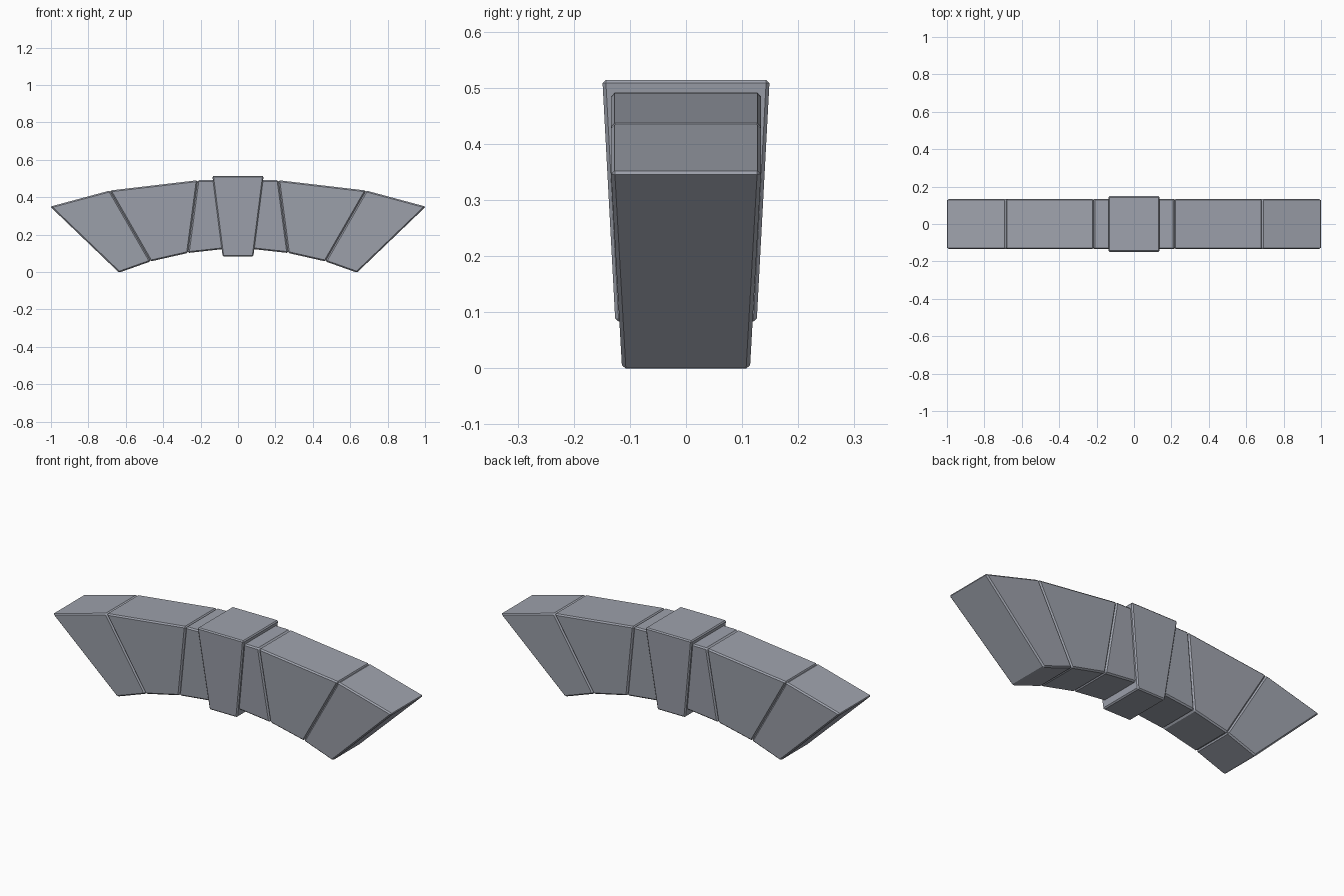
import bpy, bmesh

if "Cube" in bpy.data.objects:
    bpy.data.objects.remove(bpy.data.objects["Cube"])

# Dark blue-grey stone
slate = bpy.data.materials.new("slate")
slate.diffuse_color = (0.345, 0.364, 0.418, 1)
slate.use_nodes = True
slate.node_tree.nodes["Principled BSDF"].inputs["Base Color"].default_value = slate.diffuse_color


def stone(name, joints, outer_y, inner_y, bevel, mirrored=False):
    """Tapered wedge between two joint lines, each given as (outer, inner) xz points."""
    s = -1 if mirrored else 1
    (o1, i1), (o2, i2) = joints
    ring = ((o1, outer_y), (o2, outer_y), (i2, inner_y), (i1, inner_y))
    bm = bmesh.new()
    front = [bm.verts.new((s * p[0], -h, p[1])) for p, h in ring]
    back = [bm.verts.new((s * p[0], h, p[1])) for p, h in ring]
    bm.faces.new(front)
    bm.faces.new(back[::-1])
    for k in range(4):
        n = (k + 1) % 4
        bm.faces.new((front[k], back[k], back[n], front[n]))
    bmesh.ops.recalc_face_normals(bm, faces=bm.faces[:])
    # chamfer every edge so neighbouring stones form V grooves
    bmesh.ops.bevel(bm, geom=bm.edges[:], offset=bevel, offset_type='OFFSET',
                    segments=1, profile=0.5, affect='EDGES')
    mesh = bpy.data.meshes.new(name)
    bm.to_mesh(mesh)
    bm.free()
    mesh.materials.append(slate)
    obj = bpy.data.objects.new(name, mesh)
    bpy.context.collection.objects.link(obj)
    return obj


# Keystone, proud of the arch on all sides
stone("keystone", [((-0.137, 0.514), (-0.082, 0.083)),
                   ((0.137, 0.514), (0.082, 0.083))], 0.149, 0.126, 0.006)

# Joint lines from the keystone out to the end of the arch
joints = [((0.11, 0.492), (0.06, 0.125)),
          ((0.216, 0.491), (0.268, 0.102)),
          ((0.685, 0.436), (0.467, 0.057)),
          ((1.004, 0.350), (0.636, -0.003))]
names = ["inner_stone", "middle_stone", "end_stone"]

# Arch stones on both sides
for side, mirrored in (("right", False), ("left", True)):
    for k, name in enumerate(names):
        stone(f"{name}_{side}", joints[k:k + 2], 0.134, 0.114, 0.007, mirrored)
